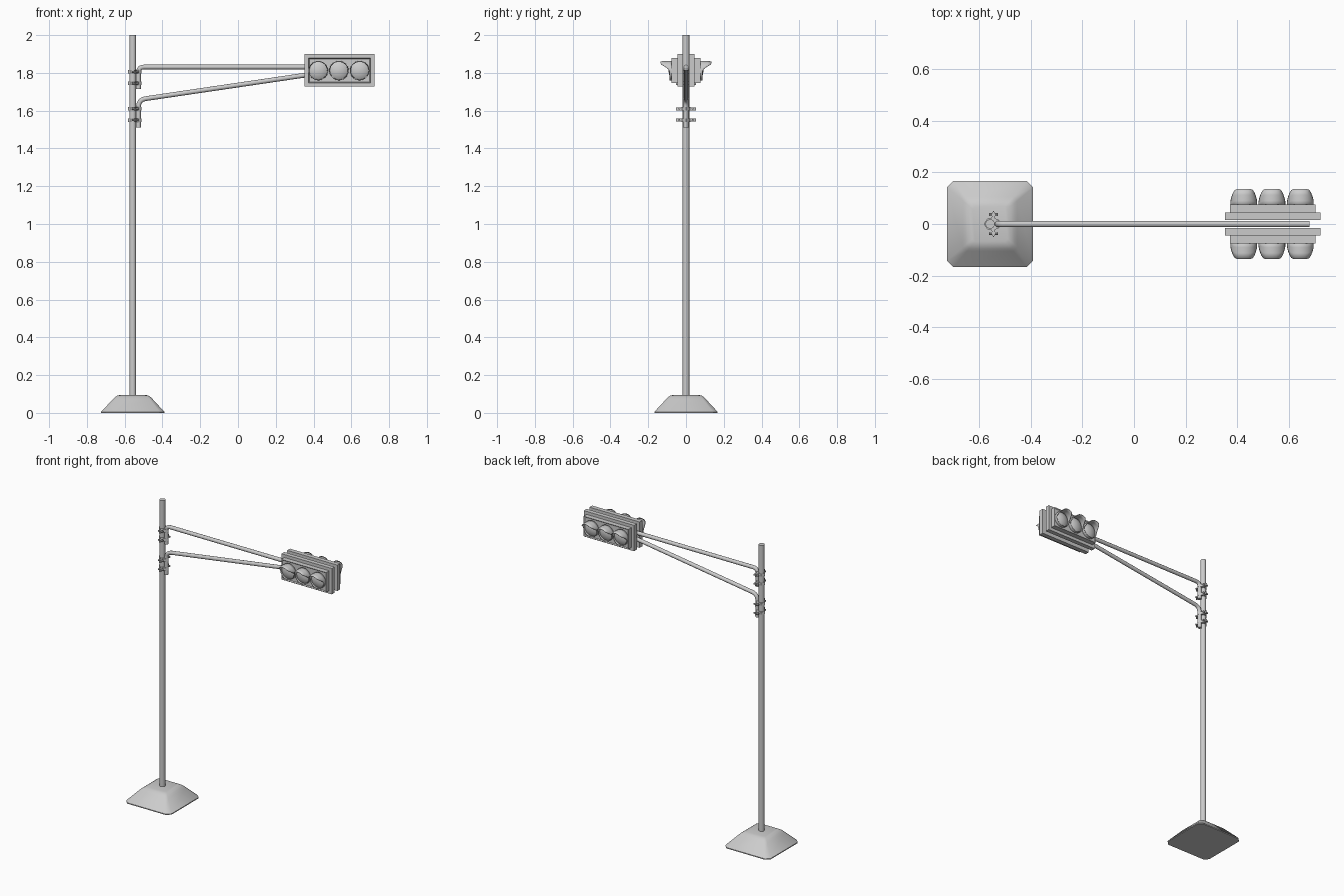
import bpy, bmesh
from math import sin, cos, pi, radians, atan2
from mathutils import Matrix, Vector

if "Cube" in bpy.data.objects:
    bpy.data.objects.remove(bpy.data.objects["Cube"])

PX = -0.557  # pole centre


def finish(name, bm, smooth=True, mirror=False, thick=0):
    bmesh.ops.recalc_face_normals(bm, faces=bm.faces)
    me = bpy.data.meshes.new(name)
    bm.to_mesh(me)
    bm.free()
    ob = bpy.data.objects.new(name, me)
    bpy.context.collection.objects.link(ob)
    if thick:
        s = ob.modifiers.new("Thickness", 'SOLIDIFY')
        s.thickness = thick
        s.offset = 0
    if mirror:
        m = ob.modifiers.new("Mirror", 'MIRROR')
        m.use_axis = (False, True, False)
    if smooth:
        bpy.ops.object.select_all(action='DESELECT')
        ob.select_set(True)
        bpy.context.view_layer.objects.active = ob
        bpy.ops.object.shade_smooth_by_angle(angle=radians(35))
    return ob


def add_box(bm, lo, hi):
    lo, hi = Vector(lo), Vector(hi)
    m = Matrix.Translation((lo + hi) / 2) @ Matrix.Diagonal((*(hi - lo), 1))
    return bmesh.ops.create_cube(bm, size=1, matrix=m)['verts']


def add_cyl(bm, c, r, h, n=16, rot=Matrix()):
    bmesh.ops.create_cone(bm, cap_ends=True, segments=n, radius1=r, radius2=r,
                          depth=h, matrix=Matrix.Translation(c) @ rot)


def loft(bm, rings, cap_start=False, cap_end=False, closed=True):
    vs = [[bm.verts.new(p) for p in ring] for ring in rings]
    n = len(vs[0])
    for a, b in zip(vs, vs[1:]):
        for i in range(n if closed else n - 1):
            j = (i + 1) % n
            bm.faces.new((a[i], a[j], b[j], b[i]))
    if cap_start:
        bm.faces.new(vs[0])
    if cap_end:
        bm.faces.new(vs[-1])


# concrete foot: chamfered square rings with a rounded shoulder
def foot_ring(h, z):
    c = h * 0.15
    pts = [(h, h - c), (h - c, h)]
    return [(PX + x * cos(k * pi / 2) - y * sin(k * pi / 2),
             x * sin(k * pi / 2) + y * cos(k * pi / 2), z)
            for k in range(4) for x, y in pts]


bm = bmesh.new()
loft(bm, [foot_ring(h, z) for h, z in
          [(0.167, 0), (0.167, 0.006), (0.105, 0.073), (0.095, 0.083),
           (0.083, 0.091), (0.068, 0.095)]], True, True)
finish("foot", bm)

# pole
bm = bmesh.new()
add_cyl(bm, (PX, 0, 1.03), 0.018, 1.94)
finish("pole", bm)


# bent arm tubes, swept through the xz plane
def arm(name, start, corner, end, bend, r=0.0125, n=12):
    s, c, e = (Vector((p[0], 0, p[1])) for p in (start, corner, end))
    a = c + (s - c).normalized() * bend
    b = c + (e - c).normalized() * bend
    path = [s] + [a * (1 - t) ** 2 + c * 2 * t * (1 - t) + b * t * t
                  for t in [i / 6 for i in range(7)]] + [e]
    rings = []
    for i, p in enumerate(path):
        d = (path[min(i + 1, len(path) - 1)] - path[max(i - 1, 0)]).normalized()
        side = Vector((-d.z, 0, d.x))
        rings.append([p + side * r * cos(2 * pi * k / n)
                      + Vector((0, r * sin(2 * pi * k / n), 0)) for k in range(n)])
    bm = bmesh.new()
    loft(bm, rings, True, True)
    finish(name, bm)


arm("upper_arm", (-0.527, 1.714), (-0.527, 1.831), (0.68, 1.831), 0.03)
arm("lower_arm", (-0.527, 1.51), (-0.527, 1.658), (0.60, 1.824), 0.04)

# clamps: lens-shaped collar, ears and bolts
bm = bmesh.new()
for z in (1.55, 1.61, 1.745, 1.805):
    outline = [(-0.582, 0), (-0.567, 0.021), (-0.545, 0.024), (-0.525, 0.017),
               (-0.511, 0), (-0.525, -0.017), (-0.545, -0.024), (-0.567, -0.021)]
    loft(bm, [[(x, y, z + dz) for x, y in outline] for dz in (-0.009, 0.009)], True, True)
    for s in (-1, 1):
        ear = [(-0.551, s * 0.02), (-0.537, s * 0.02), (-0.538, s * 0.04),
               (-0.544, s * 0.053), (-0.550, s * 0.04)]
        loft(bm, [[(x, y, z + dz) for x, y in ear] for dz in (-0.008, 0.008)], True, True)
        add_cyl(bm, (-0.544, s * 0.036, z), 0.006, 0.034, 8,
                Matrix.Rotation(pi / 2, 4, 'Y'))
finish("clamps", bm)

# signal backplates
bm = bmesh.new()
add_box(bm, (0.352, -0.044, 1.727), (0.722, -0.015, 1.899))
finish("backplates", bm, False, True)

# signal housings with a shallow recessed front
bm = bmesh.new()
add_box(bm, (0.372, -0.076, 1.747), (0.702, -0.042, 1.879))
bm.normal_update()
front = [f for f in bm.faces if f.normal.y < -0.9]
bmesh.ops.inset_region(bm, faces=front, thickness=0.008)
for v in front[0].verts:
    v.co.y += 0.006
finish("housings", bm, False, True)

# lenses and visors
CZ, R, N = 1.812, 0.05, 32


def visor_tip(t):
    """Front edge of the visor; t is the angle from the top."""
    a = min(t, 2 * pi - t)
    k = min(max((a - radians(35)) / radians(60), 0), 1)
    k = k * k * (3 - 2 * k)
    return -0.135 + k * 0.047


for i, cx in enumerate((0.425, 0.534, 0.644)):
    bm = bmesh.new()
    rings = []
    for f, y in ((1, -0.068), (0.98, -0.078), (0.75, -0.085), (0.4, -0.090), (0.1, -0.092)):
        rings.append([(cx + 0.048 * f * sin(2 * pi * k / N), y,
                       CZ + 0.048 * f * cos(2 * pi * k / N)) for k in range(N)])
    loft(bm, rings, False, True)
    finish(f"lens_{i + 1}", bm, True, True)
    bm = bmesh.new()
    rings = []
    for f in (0, 0.33, 0.66, 1):
        ring = []
        for k in range(N):
            t = 2 * pi * k / N
            y = -0.068 + f * (visor_tip(t) + 0.068)
            r = R - 0.05 * max(0, -y - 0.09)
            ring.append((cx + r * sin(t), y, CZ + r * cos(t)))
        rings.append(ring)
    loft(bm, rings)
    finish(f"visor_{i + 1}", bm, True, True, 0.003)
